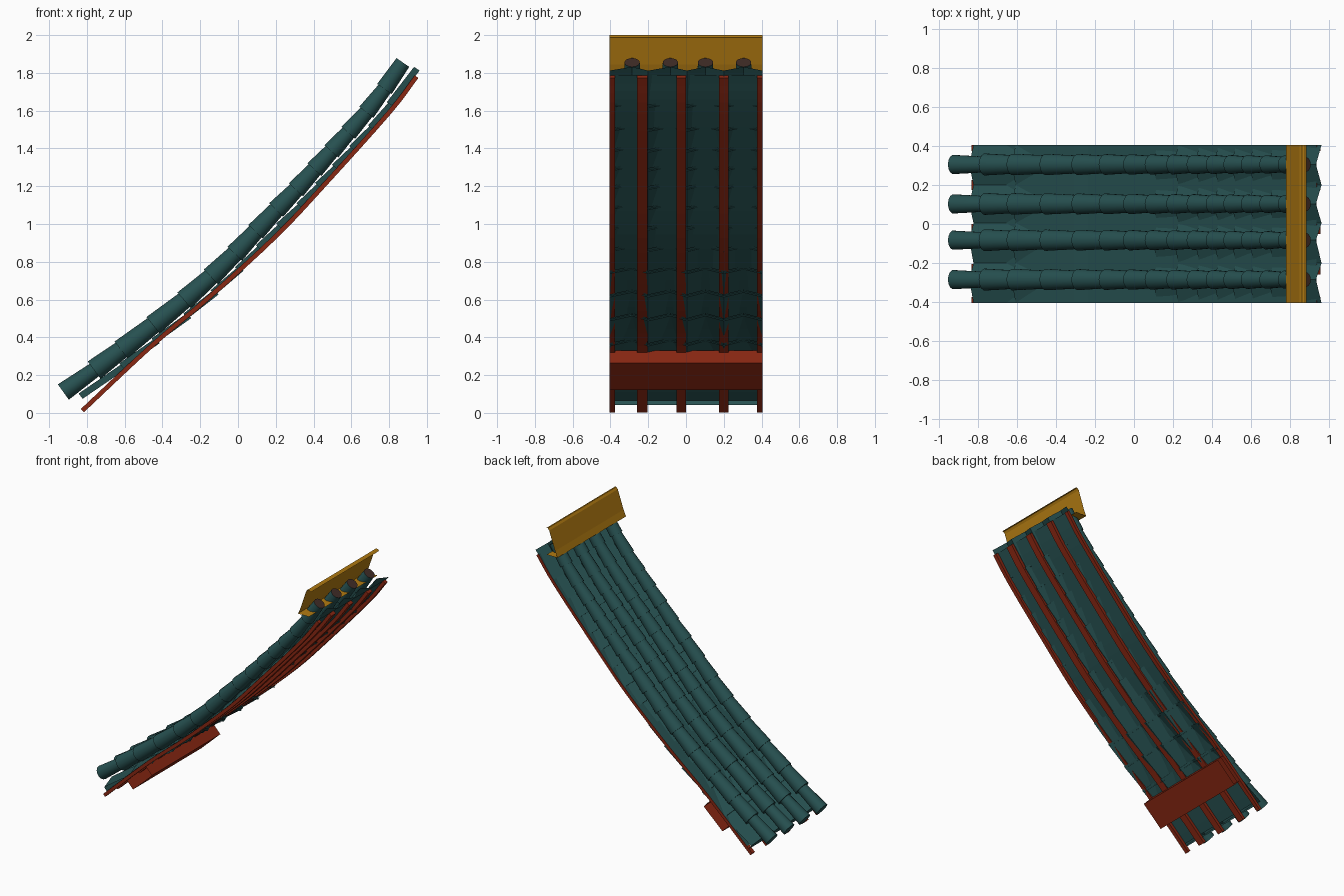
import bpy, math
from mathutils import Vector

if "Cube" in bpy.data.objects:
    bpy.data.objects.remove(bpy.data.objects["Cube"])


def material(name, rgb):
    m = bpy.data.materials.new(name)
    m.diffuse_color = (*rgb, 1)
    m.use_nodes = True
    m.node_tree.nodes["Principled BSDF"].inputs["Base Color"].default_value = m.diffuse_color
    return m


TEAL = material("teal_tile", (0.020, 0.082, 0.082))
RED = material("red_wood", (0.25, 0.02, 0.006))
GOLD = material("gold_ridge", (0.45, 0.20, 0.006))
BROWN = material("dark_brown", (0.05, 0.025, 0.02))
HALF = 0.405


def make(name, verts, faces, mats, indices=None):
    me = bpy.data.meshes.new(name)
    me.from_pydata([tuple(v) for v in verts], [], faces)
    for m in mats:
        me.materials.append(m)
    if indices:
        for p, i in zip(me.polygons, indices):
            p.material_index = i
    ob = bpy.data.objects.new(name, me)
    bpy.context.collection.objects.link(ob)
    return ob


def sheet(name, profile, y0, y1, mat, closed=False):
    """Extrude an x-z profile along y without end caps."""
    n = len(profile)
    verts = [(x, y, z) for y in (y0, y1) for x, z in profile]
    faces = [(i, (i + 1) % n, n + (i + 1) % n, n + i)
             for i in range(n if closed else n - 1)]
    return make(name, verts, faces, [mat])


def smooth_curve(pts, steps=4):
    """Catmull-Rom subdivision of x-z points."""
    p = [Vector(q) for q in pts]
    p = [2 * p[0] - p[1]] + p + [2 * p[-1] - p[-2]]
    out = []
    for i in range(1, len(p) - 2):
        a, b, c, d = p[i - 1:i + 3]
        for k in range(steps):
            t = k / steps
            out.append(0.5 * (2 * b + (c - a) * t + (2 * a - 5 * b + 4 * c - d) * t * t
                              + (3 * b - a - 3 * c + d) * t ** 3))
    return out + [p[-2]]


def offset(pts, d):
    """Shift a path along its downhill-facing normal."""
    out = []
    for i, q in enumerate(pts):
        t = (pts[min(i + 1, len(pts) - 1)] - pts[max(i - 1, 0)]).normalized()
        out.append(q + Vector((t.y, -t.x)) * d)
    return out


# rafters: thin curved battens under the roof
rail = smooth_curve([(-0.824, 0.012), (-0.45, 0.362), (-0.15, 0.615), (0.2, 0.935),
                     (0.45, 1.2), (0.8, 1.59), (0.945, 1.78)])
low, high = offset(rail, 0.012), offset(rail, -0.012)
for k, (a, b) in enumerate([(-HALF, -0.375), (-0.26, -0.205), (-0.05, 0.0),
                            (0.175, 0.225), (0.375, HALF)]):
    n = len(rail)
    verts = [(q.x, y, q.y) for y in (a, b) for q in (low, high)[0]] + \
            [(q.x, y, q.y) for y in (a, b) for q in high]
    faces = [(0, n, 3 * n, 2 * n), (n - 1, 3 * n - 1, 4 * n - 1, 2 * n - 1)]
    for i in range(n - 1):
        for p, r in ((0, n), (n, 3 * n), (3 * n, 2 * n), (2 * n, 0)):
            faces.append((p + i, p + i + 1, r + i + 1, r + i))
    make(f"rafter_{k}", verts, faces, [RED])

# under-sheet just above the rafters
under = [q for q in offset(rail, -0.013) if q.x > -0.76]
sheet("roof_underside", [(-0.79, 0.065)] + [tuple(q) for q in under], -HALF, HALF, TEAL)

# eave beam lying along the slope, open at both ends
sheet("eave_beam", [(-0.49, 0.33), (-0.43, 0.265), (-0.585, 0.12), (-0.645, 0.185)],
      -HALF, HALF, RED, closed=True)

# crest line of the barrel tiles: top corner of each lower lip
crest = [Vector(q) for q in [
    (-0.955, 0.15), (-0.796, 0.272), (-0.653, 0.378), (-0.484, 0.508), (-0.32, 0.638),
    (-0.18, 0.76), (-0.055, 0.88), (0.055, 0.995), (0.165, 1.11), (0.27, 1.216),
    (0.368, 1.322), (0.458, 1.418), (0.548, 1.516), (0.643, 1.622), (0.738, 1.743),
    (0.839, 1.88)]]
N = len(crest) - 1
ROWS = (-0.285, -0.083, 0.103, 0.305)
SIDES = 14


def lip_radius(i):
    return 0.05 if i == 0 else 0.058 - 0.012 * i / N


axis = []
for i, q in enumerate(crest):
    t = (crest[min(i + 1, N)] - crest[max(i - 1, 0)]).normalized()
    axis.append(q + Vector((t.y, -t.x)) * (0.042 if i == N else lip_radius(i)))

# barrel tiles: tapered tubes, each tucked under the next one up
for k, yc in enumerate(ROWS):
    verts, faces, idx = [], [], []
    for i in range(N):
        t = (axis[i + 1] - axis[i]).normalized()
        nrm = Vector((-t.y, t.x))
        base = len(verts)
        top = axis[i + 1] + t * (0.02 if i < N - 1 else 0)
        r1 = lip_radius(i) - (0.010 if i < N - 1 else 0.006)
        for c, r in ((axis[i], lip_radius(i)), (top, r1)):
            for s in range(SIDES):
                a = 2 * math.pi * s / SIDES
                p = c + nrm * (r * math.cos(a))
                verts.append((p.x, yc + r * math.sin(a), p.y))
        for s in range(SIDES):
            u = (s + 1) % SIDES
            faces.append((base + s, base + u, base + SIDES + u, base + SIDES + s))
            idx.append(0)
        faces.append(tuple(base + s for s in reversed(range(SIDES))))
        faces.append(tuple(base + SIDES + s for s in range(SIDES)))
        idx += [0, 1 if i == N - 1 else 0]
    ob = make(f"barrel_tiles_{k}", verts, faces, [TEAL, BROWN], idx)
    bpy.ops.object.select_all(action='DESELECT')
    ob.select_set(True)
    bpy.context.view_layer.objects.active = ob
    bpy.ops.object.shade_smooth_by_angle(angle=math.radians(40))

# pan tiles: stepped V-shaped troughs between the barrels
ys = [(-HALF, 1), (ROWS[0], 0), (-0.2, 1), (ROWS[1], 0), (0.005, 1),
      (ROWS[2], 0), (0.2, 1), (ROWS[3], 0), (HALF, 1)]
verts, faces = [], []
M = len(ys)
for i in range(1, N + 1):
    a = axis[i]
    b = axis[i + 1] if i < N else axis[i] + Vector((0.02, 0.025))
    t = (b - a).normalized()
    nrm = Vector((t.y, -t.x))
    a = a - t * (0.14 if i == 1 else 0.05)
    if i == N:
        break
    b = b + t * (0.015 if i == N - 1 else -0.03)
    base = len(verts)
    for c, lift in ((a, 0.05), (b, 0.062)):
        for y, dip in ys:
            p = c + nrm * (lift + 0.035 * dip)
            verts.append((p.x, y, p.y))
    # short lip closing the step under each tile
    for y, dip in ys:
        p = a + nrm * ((0.066 + 0.035 * dip) if i > 1 else 0.125)
        verts.append((p.x, y, p.y))
    for j in range(M - 1):
        faces.append((base + j, base + j + 1, base + M + j + 1, base + M + j))
        faces.append((base + j, base + 2 * M + j, base + 2 * M + j + 1, base + j + 1))
make("pan_tiles", verts, faces, [TEAL])

# gold ridge flashing: base flange, tall face and small rolled lip
sheet("ridge_flashing", [(0.87, 1.80), (0.78, 1.80), (0.80, 1.845), (0.848, 1.985),
                         (0.860, 2.0), (0.872, 1.998), (0.885, 1.988)],
      -HALF, HALF, GOLD)
